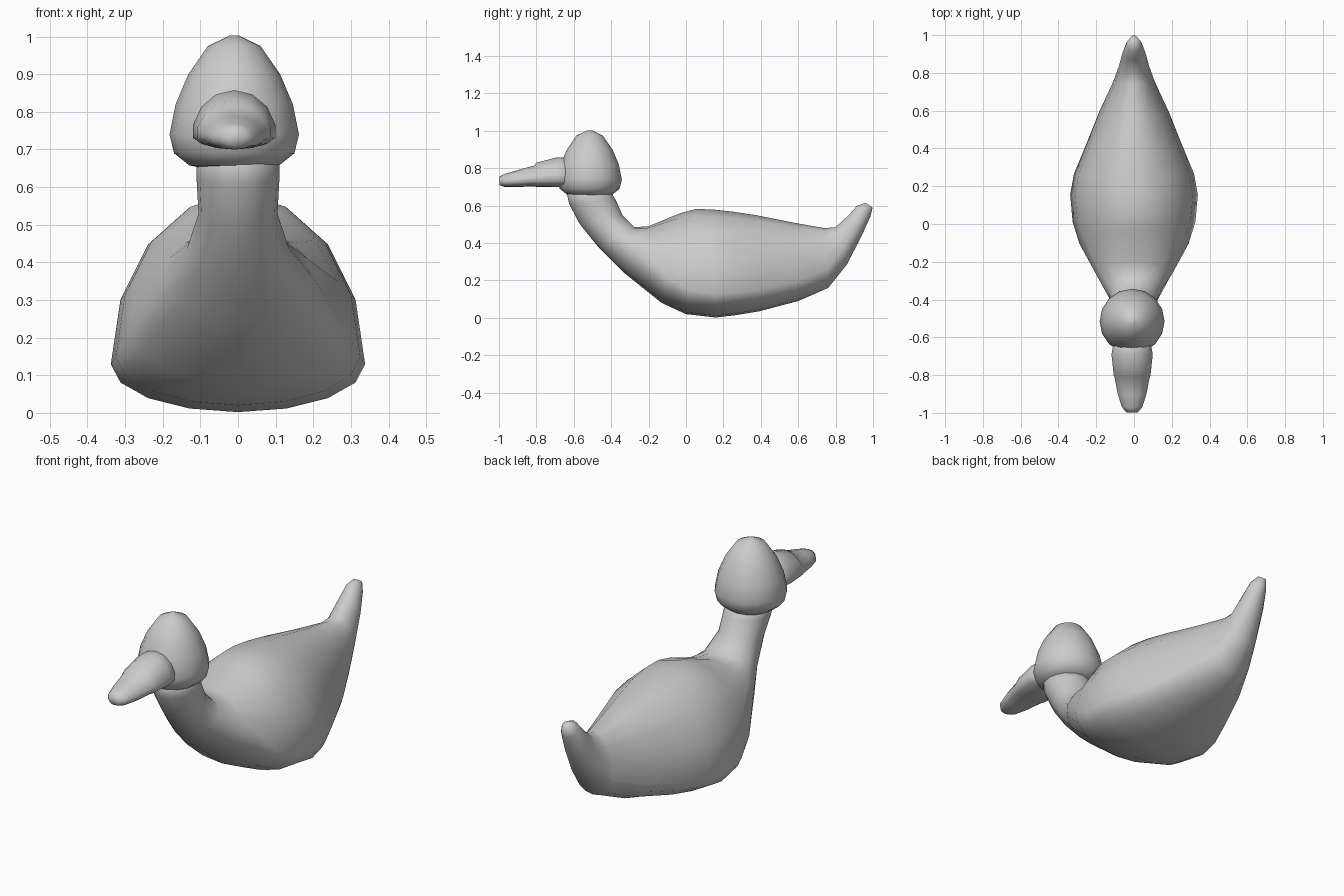
import bpy, bmesh, math


def finish(name, bm):
    bmesh.ops.recalc_face_normals(bm, faces=bm.faces)
    me = bpy.data.meshes.new(name)
    bm.to_mesh(me)
    bm.free()
    for p in me.polygons:
        p.use_smooth = True
    ob = bpy.data.objects.new(name, me)
    bpy.context.collection.objects.link(ob)
    return ob


def skin(bm, rings):
    n = len(rings[0])
    for a, b in zip(rings, rings[1:]):
        for i in range(n):
            j = (i + 1) % n
            bm.faces.new((a[i], a[j], b[j], b[i]))
    bm.faces.new(rings[0])
    bm.faces.new(rings[-1])


# Loft through slanted sections: bottom y, z, top y, z, half width,
# and the fraction of the height at which the section is widest
def loft(name, sections, n=16, cx=0.0):
    bm = bmesh.new()
    rings = []
    for by, bz, ty, tz, w, f in sections:
        ring = []
        for i in range(n):
            a = 2 * math.pi * i / n
            u, s = math.cos(a), math.sin(a)
            t = f + (1 - f if u > 0 else f) * u
            ring.append(bm.verts.new((cx + w * s, by + (ty - by) * t, bz + (tz - bz) * t)))
        rings.append(ring)
    skin(bm, rings)
    return finish(name, bm)


# Body with neck and upturned tail
loft("body", [
    (-0.645, 0.70, -0.42, 0.70, 0.11, 0.5),
    (-0.625, 0.61, -0.375, 0.63, 0.11, 0.5),
    (-0.57, 0.505, -0.34, 0.55, 0.105, 0.55),
    (-0.47, 0.38, -0.275, 0.485, 0.135, 0.55),
    (-0.33, 0.24, -0.20, 0.49, 0.20, 0.48),
    (-0.13, 0.08, -0.03, 0.56, 0.29, 0.28),
    (0.00, 0.02, 0.05, 0.582, 0.325, 0.23),
    (0.16, 0.002, 0.14, 0.58, 0.338, 0.22),
    (0.27, 0.015, 0.25, 0.568, 0.318, 0.22),
    (0.39, 0.035, 0.37, 0.55, 0.268, 0.22),
    (0.60, 0.09, 0.57, 0.51, 0.185, 0.25),
    (0.76, 0.16, 0.74, 0.48, 0.11, 0.32),
    (0.86, 0.285, 0.80, 0.485, 0.08, 0.4),
    (0.94, 0.44, 0.87, 0.55, 0.06, 0.45),
    (0.985, 0.54, 0.915, 0.60, 0.042, 0.5),
    (0.998, 0.59, 0.96, 0.615, 0.02, 0.5),
])

# Egg-shaped head
bm = bmesh.new()
rings = []
for z, r in [(1.003, 0.012), (0.975, 0.07), (0.90, 0.122), (0.82, 0.156),
             (0.74, 0.172), (0.69, 0.16), (0.658, 0.12), (0.643, 0.05)]:
    rings.append([bm.verts.new((-0.01 + r * math.sin(2 * math.pi * i / 16),
                                -0.515 + r * math.cos(2 * math.pi * i / 16), z))
                  for i in range(16)])
skin(bm, rings)
finish("head", bm)

# Beak with a wider collar at its base
loft("beak", [
    (-0.60, 0.70, -0.60, 0.855, 0.095, 0.25),
    (-0.69, 0.70, -0.69, 0.858, 0.112, 0.25),
    (-0.80, 0.70, -0.80, 0.83, 0.10, 0.28),
    (-0.815, 0.703, -0.81, 0.815, 0.095, 0.3),
    (-0.90, 0.70, -0.90, 0.79, 0.078, 0.35),
    (-0.97, 0.70, -0.97, 0.77, 0.055, 0.4),
    (-0.998, 0.71, -0.998, 0.755, 0.03, 0.5),
], n=14, cx=-0.01)
